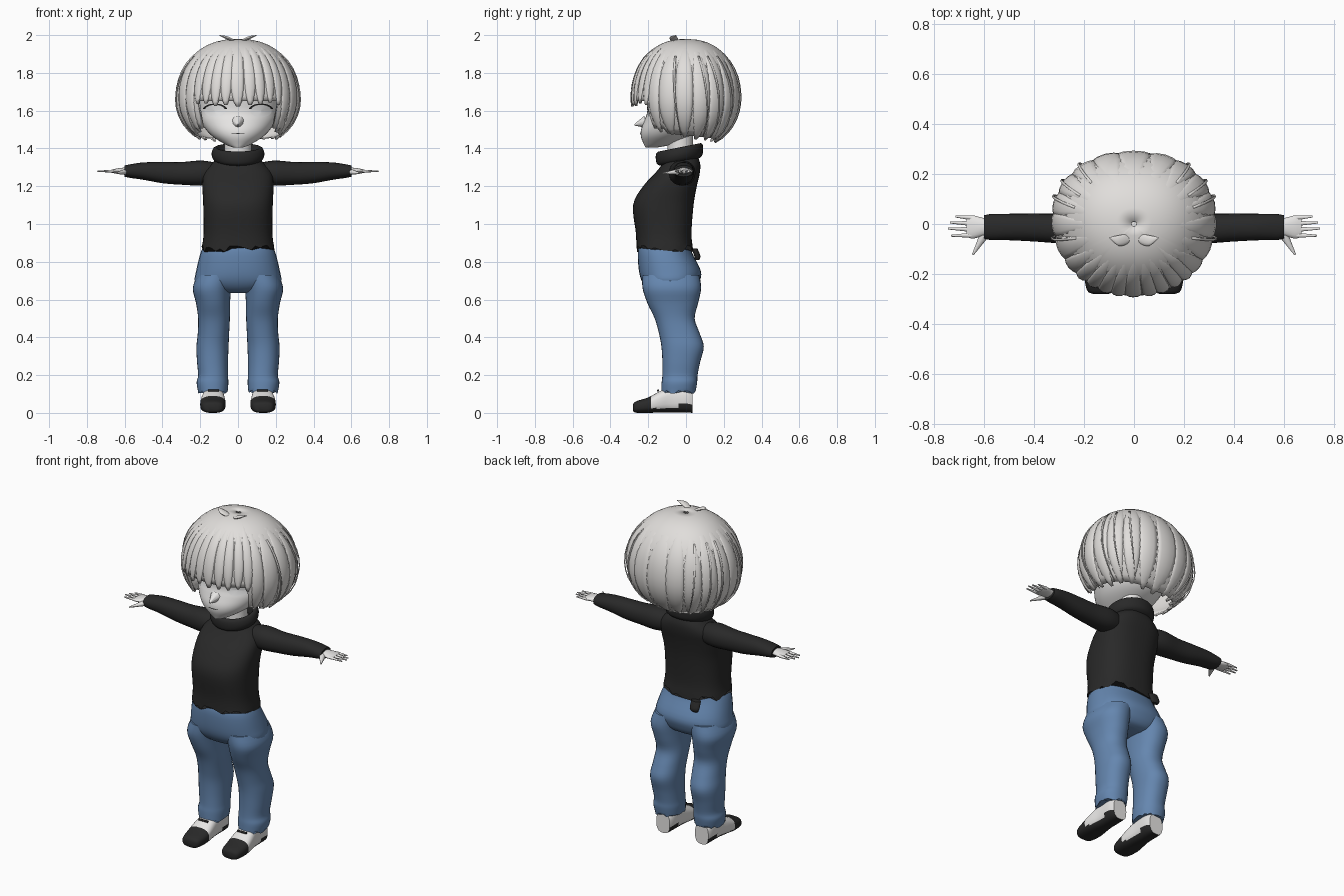
import bpy, bmesh, math, random
from mathutils import Vector

random.seed(4)
if "Cube" in bpy.data.objects:
    bpy.data.objects.remove(bpy.data.objects["Cube"])


def material(name, rgb):
    m = bpy.data.materials.new(name)
    m.use_nodes = True
    m.diffuse_color = (*rgb, 1)
    m.node_tree.nodes["Principled BSDF"].inputs["Base Color"].default_value = (*rgb, 1)
    return m


SKIN = material("pale skin", (0.8, 0.79, 0.78))
HAIR = material("light grey hair", (0.75, 0.73, 0.71))
BLACK = material("black knit", (0.022, 0.022, 0.022))
DENIM = material("blue denim", (0.13, 0.24, 0.43))
WHITE = material("eye white", (0.85, 0.85, 0.85))


def finish(name, bm, mats, rule=None, recalc=True, angle=50):
    if recalc:
        bmesh.ops.recalc_face_normals(bm, faces=bm.faces)
    if rule:
        for f in bm.faces:
            f.material_index = rule(f.calc_center_median())
    me = bpy.data.meshes.new(name)
    bm.to_mesh(me)
    bm.free()
    for m in mats:
        me.materials.append(m)
    ob = bpy.data.objects.new(name, me)
    bpy.context.collection.objects.link(ob)
    bpy.ops.object.select_all(action='DESELECT')
    ob.select_set(True)
    bpy.context.view_layer.objects.active = ob
    bpy.ops.object.shade_smooth_by_angle(angle=math.radians(angle))
    return ob


def resample(rows, n=4):
    """Smooth curve through the section values."""
    out = []
    for i in range(len(rows) - 1):
        quad = [rows[max(i - 1, 0)], rows[i], rows[i + 1], rows[min(i + 2, len(rows) - 1)]]
        for k in range(n):
            t = k / n
            out.append([b + 0.5 * t * (c - a + t * (2*a - 5*b + 4*c - d + t * (3*(b - c) + d - a)))
                        for a, b, c, d in zip(*quad)])
    return out + [list(rows[-1])]


def loft(name, rows, mats, axis='z', side=1, n=2.0, sides=32, hem=0, tilt=0, rule=None):
    """Sections: position, centre a, centre b, radius a, radius b."""
    bm = bmesh.new()
    rings = []
    for i, (s, a, b, ra, rb) in enumerate(resample(rows)):
        ring = []
        for k in range(sides):
            t = math.tau * k / sides
            c, d = math.cos(t), math.sin(t)
            u = a + ra * math.copysign(abs(c) ** (2 / n), c)
            v = b + rb * math.copysign(abs(d) ** (2 / n), d)
            w = s + tilt * v
            if i == 0:
                w += hem * random.uniform(-1, 1)
            p = {'z': (u, v, w), 'x': (w, u, v), 'y': (u, w, v)}[axis]
            ring.append(bm.verts.new((p[0] * side, p[1], p[2])))
        rings.append(ring)
    for lo, hi in zip(rings, rings[1:]):
        for k in range(sides):
            j = (k + 1) % sides
            bm.faces.new((lo[k], lo[j], hi[j], hi[k]))
    bm.faces.new(rings[0])
    bm.faces.new(rings[-1])
    return finish(name, bm, mats, rule)


def spike(name, p, q, r0, r1, mat, flat=1.0):
    p, q = Vector(p), Vector(q)
    bm = bmesh.new()
    bmesh.ops.create_cone(bm, cap_ends=True, segments=10, radius1=r0, radius2=r1, depth=(q - p).length)
    rot = (q - p).to_track_quat('Z', 'Y')
    for v in bm.verts:
        o = rot @ v.co
        v.co = (p + q) / 2 + Vector((o.x, o.y, o.z if abs((q - p).z) > 0.02 else o.z * flat))
    return finish(name, bm, [mat])


# Clothes on the trunk
loft("sweater_body", [(.87, 0, -.113, .193, .15), (.95, 0, -.118, .182, .147), (1.1, 0, -.12, .184, .16),
                      (1.2, 0, -.085, .188, .142), (1.27, 0, -.045, .18, .118), (1.32, 0, -.025, .14, .1),
                      (1.36, 0, -.03, .09, .09)], [BLACK], n=2.5, sides=44, hem=.022)
loft("sweater_collar", [(1.33, 0, -.03, .1, .09), (1.345, 0, -.033, .128, .118), (1.375, 0, -.035, .14, .125),
                        (1.405, 0, -.035, .132, .122), (1.412, 0, -.035, .115, .105), (1.39, 0, -.035, .1, .09),
                        (1.35, 0, -.035, .09, .08)], [BLACK], tilt=.2)
loft("jeans_hips", [(.635, 0, -.07, .08, .08), (.65, 0, -.075, .16, .12), (.69, 0, -.08, .225, .15),
                    (.75, 0, -.085, .222, .164), (.85, 0, -.112, .197, .143), (.9, 0, -.11, .17, .13)],
     [DENIM], n=2.3)
loft("hip_tag", [(.81, -.1, .06, .02, .01), (.83, -.1, .06, .03, .016), (.87, -.1, .045, .03, .016)], [BLACK])


# Shoe colours: dark toe cap, sole and heel
def shoe_rule(c):
    return int(c.y < -.185 or c.z < .025 or (c.y > -.04 and c.z < .045))


for side, word in ((1, "left"), (-1, "right")):
    loft(word + "_jeans_leg", [(.11, .133, -.04, .078, .09), (.16, .135, -.035, .084, .094),
                               (.2, .132, -.032, .079, .093), (.27, .135, -.025, .082, .1),
                               (.35, .135, -.018, .085, .112), (.42, .13, -.035, .083, .108),
                               (.5, .127, -.06, .084, .106), (.58, .132, -.07, .09, .134),
                               (.66, .137, -.075, .102, .155), (.73, .115, -.08, .1, .15)],
         [DENIM], side=side, n=2.2, hem=.01)
    loft(word + "_shoe", [(-.28, .133, .028, .03, .018), (-.265, .133, .031, .055, .03), (-.2, .133, .041, .067, .041),
                          (-.14, .132, .058, .064, .056), (-.08, .13, .07, .056, .068), (0, .13, .07, .054, .068),
                          (.035, .13, .06, .045, .06)],
         [SKIN, BLACK], axis='y', side=side, n=2.7, rule=shoe_rule)
    spike(word + "_shoe_strap", (side * .1, -.148, .118), (side * .16, -.148, .118), .006, .006, BLACK)
    loft(word + "_sleeve", [(.1, -.02, 1.27, .05, .05), (.19, -.02, 1.27, .07, .066), (.3, -.018, 1.268, .06, .06),
                            (.4, -.014, 1.272, .056, .056), (.5, -.012, 1.28, .053, .046),
                            (.57, -.012, 1.28, .052, .036), (.6, -.012, 1.28, .047, .03)],
         [BLACK], axis='x', side=side, n=2.2, sides=24)
    # Hands
    loft(word + "_palm", [(.57, -.012, 1.28, .028, .02), (.61, -.012, 1.281, .038, .017),
                          (.645, -.012, 1.28, .046, .013), (.67, -.012, 1.279, .04, .008)],
         [SKIN], axis='x', side=side, sides=16)
    for i, (y, tip, end) in enumerate(((.025, .715, .03), (.002, .737, .006), (-.022, .745, -.018), (-.045, .733, -.047))):
        spike(f"{word}_finger_{i + 1}", (side * .65, y, 1.28), (side * tip, end, 1.279), .0105, .004, SKIN, .8)
    spike(word + "_thumb", (side * .6, -.045, 1.276), (side * .645, -.123, 1.268), .019, .004, SKIN, .8)

# Head
HEAD = [(1.405, 0, -.185, .025, .03), (1.42, 0, -.15, .065, .072), (1.46, 0, -.11, .13, .128),
        (1.5, 0, -.08, .17, .158), (1.55, 0, -.055, .2, .165), (1.6, 0, -.035, .21, .17),
        (1.7, 0, -.03, .215, .18), (1.85, 0, -.02, .18, .16), (1.92, 0, -.02, .08, .08)]
loft("neck", [(1.28, 0, -.03, .08, .07), (1.38, 0, -.03, .072, .068), (1.48, 0, -.03, .072, .068)], [SKIN])
loft("head", HEAD, [SKIN], sides=40)
spike("nose", (0, -.212, 1.54), (0, -.272, 1.525), .034, .004, SKIN)


def on_face(x, z, lift):
    """Point just in front of the face surface."""
    rows = resample(HEAD)
    lo, hi = next((a, b) for a, b in zip(rows, rows[1:]) if a[0] <= z <= b[0])
    t = (z - lo[0]) / (hi[0] - lo[0])
    _, _, cy, rx, ry = [p + t * (q - p) for p, q in zip(lo, hi)]
    return x, cy - ry * math.sqrt(max(0, 1 - (x / rx) ** 2)) - lift, z


def band(name, cx, cz, rx, rz, inner, outer, a0, a1, lift, mat, steps=28):
    """Thin plate on the face between two scaled ellipses."""
    bm = bmesh.new()
    rows = []
    for i in range(steps + 1):
        a = math.radians(a0 + (a1 - a0) * i / steps)
        rows.append([bm.verts.new(on_face(cx + k * rx * math.cos(a), cz + k * rz * math.sin(a), lift))
                     for k in (inner, (inner + outer) / 2, outer)])
    for p, q in zip(rows, rows[1:]):
        for j in range(2):
            bm.faces.new((p[j], p[j + 1], q[j + 1], q[j]))
    finish(name, bm, [mat], recalc=False)


for side, word in ((1, "left"), (-1, "right")):
    band(word + "_eye", side * .122, 1.598, .056, .033, .02, 1, 0, 360, .004, WHITE)
    band(word + "_lash", side * .122, 1.602, .056, .03, .95, 1.18, 12, 168, .008, BLACK)
band("mouth", 0, 1.478, .036, .0025, .02, 1, 0, 360, .003, BLACK)


# Hair: bob surface addressed by heading d from the front and polar angle
def hair_point(d, phi, grow=1.0):
    a, p = math.radians(d - 90), math.radians(phi)
    r = abs(math.sin(p)) ** .85 * grow
    ca, sa = math.cos(a), math.sin(a)
    x = .322 * (1 + .06 * sa) * math.copysign(abs(ca) ** .9, ca)
    h = .305 if phi < 90 else .27
    return r * x, r * .285 * sa, 1.67 + h * math.cos(p) * (1 + (grow - 1) * .3)


def hair_end(d):
    d = abs((d + 180) % 360 - 180)
    if d < 45:
        return 96
    return 129 if d < 63 else 136 + 13 * (d - 63) / 117


def sheet(bm, grid):
    rows = [[bm.verts.new(p) for p in row] for row in grid]
    for r, s in zip(rows, rows[1:]):
        for j in range(len(r) - 1):
            bm.faces.new((r[j], s[j], s[j + 1], r[j + 1]))


def thicken(ob, amount, offset=0):
    mod = ob.modifiers.new("thickness", 'SOLIDIFY')
    mod.thickness, mod.offset = amount, offset


bm = bmesh.new()
sheet(bm, [[hair_point(d, 1 + (hair_end(d) - 3) * t / 16, .985) for d in range(0, 363, 3)] for t in range(17)])
bmesh.ops.remove_doubles(bm, verts=bm.verts, dist=.0002)
thicken(finish("hair_cap", bm, [HAIR]), .012)

# Pointed overlapping locks lying on the cap
bm = bmesh.new()
headings = [-42 + 10.5 * i for i in range(9)] + [54, -54] + [70 + 18.3 * i for i in range(13)]
for d in headings:
    front = abs(d) < 48
    width = 6.5 if front else 8 if abs(d) < 60 else 11
    end = hair_end(d) + random.uniform(-1, 4)
    start = random.uniform(14, 26)
    lean = random.uniform(-4, 4)
    grid = []
    for i in range(15):
        t = i / 14
        w = width * (1 - t ** 7 * .85) * min(1, .3 + 2 * t)
        grid.append([hair_point(d + u * w + lean * t * (1 - t), start + (end - start) * t,
                                .985 + .032 * min(1, 3 * t) * (1 - u * u)) for u in (-1, -.5, 0, .5, 1)])
    sheet(bm, grid)
thicken(finish("hair_locks", bm, [HAIR]), .008)

# Loose strands at the sides
bm = bmesh.new()
for d in (75, 108, 122, 140):
    for s in (1, -1):
        sheet(bm, [[hair_point(s * (d + 8 * t / 10) + u * (1 - t / 11), 45 + 95 * t / 10,
                               1.01 + .045 * math.sin(math.pi * t / 12)) for u in (-1.3, 0, 1.3)] for t in range(11)])
thicken(finish("loose_strands", bm, [HAIR]), .006)

# Small leaf-shaped tufts on the crown
for side, word in ((1, "left"), (-1, "right")):
    loft(word + "_tuft", [(.01, -.06, 1.965, .006, .005), (.035, -.063, 1.976, .021, .008),
                          (.065, -.066, 1.988, .02, .008), (.098, -.055, 1.998, .002, .002)],
         [HAIR], axis='x', side=side, sides=12)
